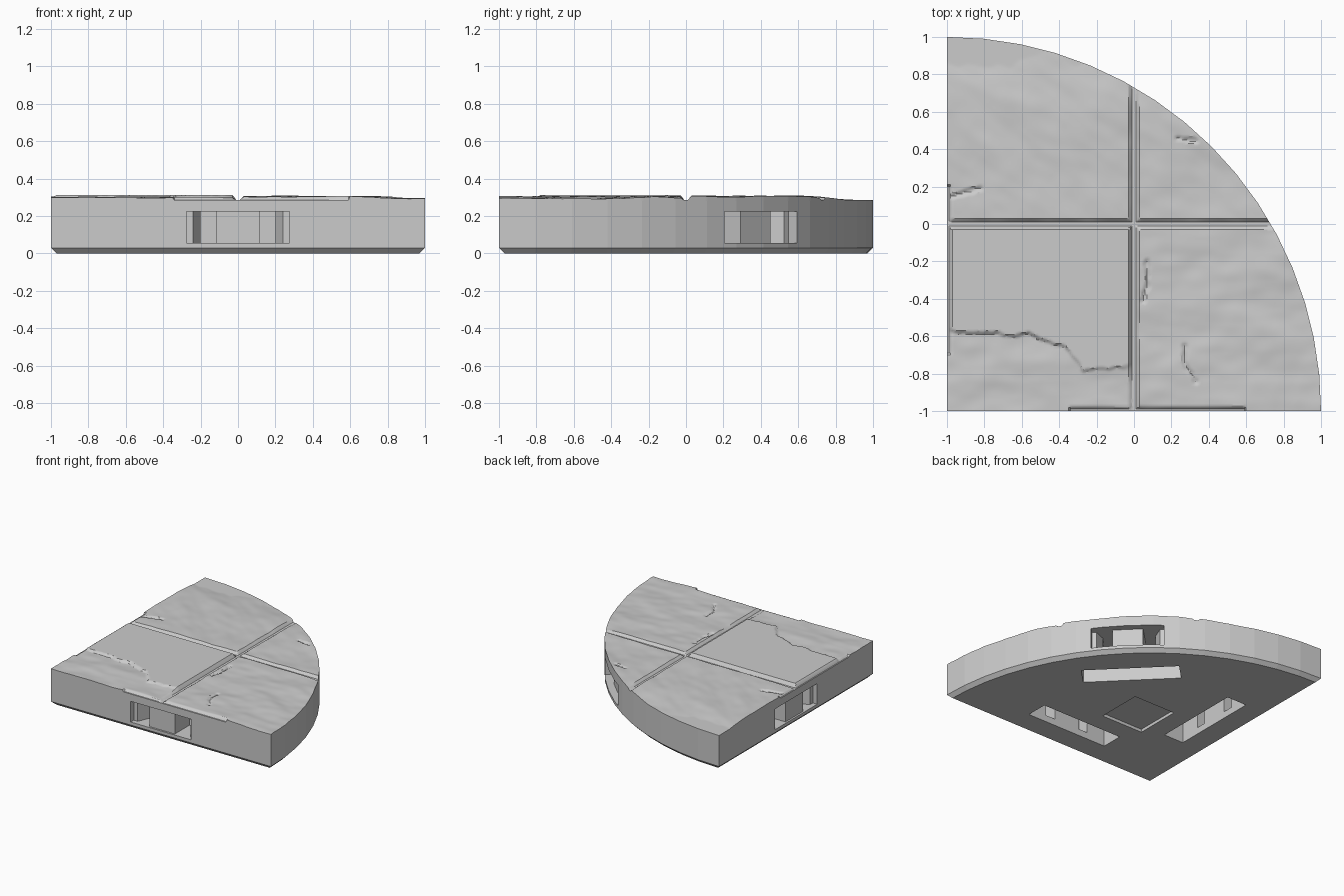
import bpy, bmesh, math
from mathutils import Vector, Matrix, noise
from mathutils.geometry import intersect_point_line

if "Cube" in bpy.data.objects:
    bpy.data.objects.remove(bpy.data.objects["Cube"])

# Single stone colour
stone = bpy.data.materials.new("stone_grey")
stone.use_nodes = True
GREY = (0.6, 0.6, 0.6, 1)
stone.diffuse_color = GREY
stone.node_tree.nodes["Principled BSDF"].inputs["Base Color"].default_value = GREY

SEG = 16                      # facets along the curved side
STEP = math.pi / 2 / SEG
R = 2.0
RIM = 0.28                    # height where base meets the slabs


def make_object(name, bm):
    bmesh.ops.recalc_face_normals(bm, faces=bm.faces[:])
    mesh = bpy.data.meshes.new(name)
    bm.to_mesh(mesh)
    bm.free()
    mesh.materials.append(stone)
    ob = bpy.data.objects.new(name, mesh)
    bpy.context.collection.objects.link(ob)
    return ob


def prism(name, outline, z0, z1, matrix=Matrix(), bevel=0):
    """Extrude a flat outline, optionally chamfering its bottom rim."""
    bm = bmesh.new()
    face = bm.faces.new([bm.verts.new((x, y, z0)) for x, y in outline])
    rim = list(face.edges)
    ext = bmesh.ops.extrude_face_region(bm, geom=[face], use_keep_orig=True)
    top = [v for v in ext["geom"] if isinstance(v, bmesh.types.BMVert)]
    bmesh.ops.translate(bm, verts=top, vec=(0, 0, z1 - z0))
    bmesh.ops.recalc_face_normals(bm, faces=bm.faces[:])
    if bevel:
        bmesh.ops.bevel(bm, geom=rim, offset=bevel, segments=1,
                        affect='EDGES', profile=0.5)
    bmesh.ops.transform(bm, matrix=matrix, verts=bm.verts[:])
    return make_object(name, bm)


def rect(x0, x1, y0, y1):
    return [(x0, y0), (x1, y0), (x1, y1), (x0, y1)]


def mirrored(half):
    return half + [(-x, y) for x, y in reversed(half)]


# Quarter-round base with a chamfered foot
arc = [(-1 + R * math.cos(i * STEP), -1 + R * math.sin(i * STEP)) for i in range(SEG + 1)]
base = prism("base", [(-1, -1)] + arc, 0, RIM, bevel=0.03)

# Connector pockets on the two straight sides and the curved side
mouth = mirrored([(0.275, -0.1), (0.275, 0.04), (0.24, 0.04), (0.2, 0.13), (0.2, 0.25)])
mid = -1 + 1.955 * math.sqrt(0.5)
sides = {"front": ((0, -1), 0), "left": ((-1, 0), -90), "curved": ((mid, mid), 135)}
cutters = [prism("underside_cutter", rect(-0.45, -0.07, -0.45, -0.07), -0.1, 0.025)]
for side, ((ox, oy), angle) in sides.items():
    m = Matrix.Translation((ox, oy, 0)) @ Matrix.Rotation(math.radians(angle), 4, 'Z')
    cutters.append(prism(side + "_mouth_cutter", mouth, 0.055, 0.225, m))
    cutters.append(prism(side + "_slot_cutter", rect(-0.37, 0.37, 0.21, 0.39), -0.1, 0.225, m))
    prism(side + "_pocket_block", rect(-0.115, 0.115, 0.015, 0.21), 0.05, 0.23, m)

bpy.context.view_layer.objects.active = base
for cutter in cutters:
    cutter.hide_render = True
    mod = base.modifiers.new("cut", 'BOOLEAN')
    mod.operation = 'DIFFERENCE'
    mod.solver = 'EXACT'
    mod.object = cutter
    bpy.ops.object.modifier_apply(modifier=mod.name)
    bpy.data.objects.remove(cutter)

# Worn slab surface: broken ledge, cracks and grooves
ledge = [(-1.0, -.57), (-.92, -.58), (-.74, -.58), (-.65, -.6), (-.56, -.58), (-.47, -.63),
         (-.37, -.65), (-.27, -.78), (-.1, -.77), (0.01, -.75)]
cracks = [[(.07, -.2), (.07, -.32), (.05, -.41)],
          [(.27, -.65), (.27, -.74), (.33, -.84)],
          [(.23, .46), (.33, .44)],
          [(-.97, .15), (-.82, .19)]]


def smooth(a, b, v):
    t = min(max((v - a) / (b - a), 0), 1)
    return t * t * (3 - 2 * t)


def ledge_y(x):
    for (x0, y0), (x1, y1) in zip(ledge, ledge[1:]):
        if x <= x1:
            return y0 + (y1 - y0) * (x - x0) / (x1 - x0)
    return ledge[-1][1]


def crack_distance(p):
    best = 1
    for line in cracks:
        for a, b in zip(line, line[1:]):
            a, b = Vector(a).to_3d(), Vector(b).to_3d()
            t = min(max(intersect_point_line(p, a, b)[1], 0), 1)
            best = min(best, (a.lerp(b, t) - p).length)
    return best


def height(x, y):
    p = Vector((x, y, 0))
    turn = math.radians(40 if y > 0 else 0)
    q = Matrix.Rotation(turn, 3, 'Z') @ p
    seed = (x > 0) * 5 + (y > 0) * 9
    n = noise.noise(Vector((q.x * 3, q.y * 6, seed)))
    n += 0.45 * noise.noise(Vector((q.x * 8, q.y * 13, seed + 3)))
    z = min(0.304 + 0.008 * n, 0.314)
    jag = 0.012 * noise.noise(Vector((x * 25, y * 25, 1)))
    if x < 0 and y < 0:
        whole = smooth(-0.012, 0.008, y - ledge_y(x) + jag)
        z = (z - 0.004) * (1 - whole) + 0.313 * whole
    z -= 0.022 * smooth(0.55, 1, y) + 0.01 * smooth(0.6, 1, x)
    z -= 0.01 * (1 - smooth(0.003, 0.018, crack_distance(p) + jag))
    # Joints between slabs, and half joints along the straight sides
    keep = smooth(0.008, 0.03, min(abs(x), abs(y)))
    if -0.7 < y < 0.2:
        keep = min(keep, smooth(0.01, 0.025, x + 1))
    if -0.35 < x < 0.6:
        keep = min(keep, smooth(0.01, 0.025, y + 1))
    return 0.285 + max(z - 0.285, 0) * keep


# Top slabs: fine grid trimmed to the curved side
N = 200
CELL = 2 / N
bm = bmesh.new()
grid, snapped = {}, set()
for i in range(N + 1):
    for j in range(N + 1):
        x, y = i * CELL, j * CELL
        r = math.hypot(x, y)
        a = math.atan2(y, x)
        limit = R * math.cos(STEP / 2) / math.cos(a % STEP - STEP / 2)
        if r > limit + 1.45 * CELL:
            continue
        if r > limit:
            x, y = x * limit / r, y * limit / r
            snapped.add((i, j))
        grid[i, j] = bm.verts.new((x - 1, y - 1, height(x - 1, y - 1)))
for i, j in list(grid):
    corners = [(i, j), (i + 1, j), (i + 1, j + 1), (i, j + 1)]
    if all(c in grid for c in corners) and not all(c in snapped for c in corners):
        bm.faces.new([grid[c] for c in corners])
bmesh.ops.delete(bm, geom=[v for v in bm.verts if not v.link_faces], context='VERTS')
edge = [e for e in bm.edges if e.is_boundary]
skirt = bmesh.ops.extrude_edge_only(bm, edges=edge)["geom"]
for v in skirt:
    if isinstance(v, bmesh.types.BMVert):
        v.co.z = RIM
slabs = make_object("top_slabs", bm)
bpy.ops.object.select_all(action='DESELECT')
slabs.select_set(True)
bpy.context.view_layer.objects.active = slabs
bpy.ops.object.shade_smooth_by_angle(angle=math.radians(30))
